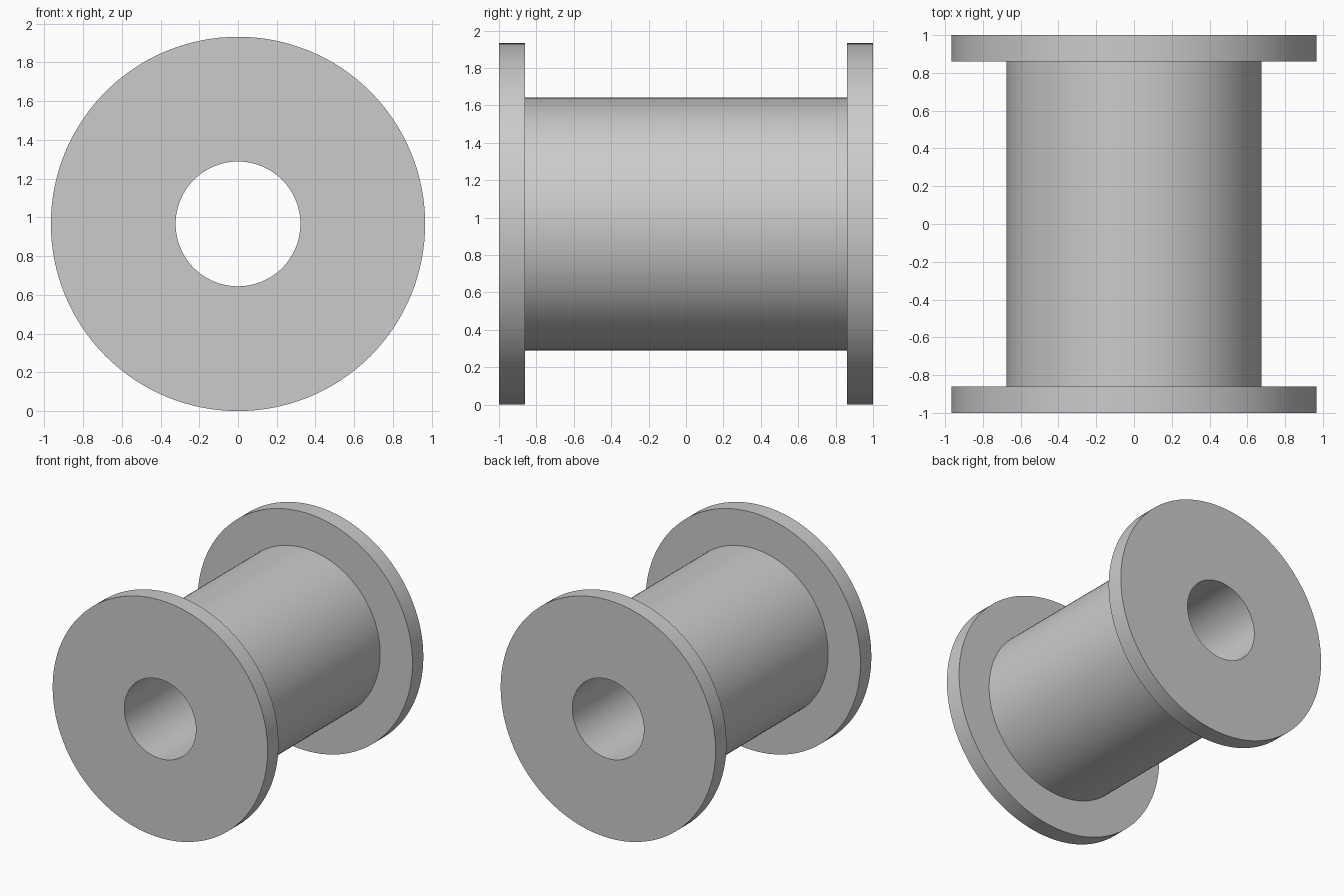
import bpy
import bmesh
from math import radians, tau
from mathutils import Matrix

cube = bpy.data.objects.get("Cube")
if cube:
    bpy.data.objects.remove(cube, do_unlink=True)

SEGMENTS = 128
FLANGE_R = 0.966
BARREL_R = 0.676
BORE_R = 0.322
HALF_LENGTH = 1.0
FLANGE_INNER = 0.86

grey = bpy.data.materials.new("plain grey")
grey.use_nodes = True
colour = (0.6, 0.6, 0.6, 1)
grey.diffuse_color = colour
grey.node_tree.nodes["Principled BSDF"].inputs["Base Color"].default_value = colour

# Closed half section of the spool as (radius, y), running around the bore
half = [(BORE_R, HALF_LENGTH), (FLANGE_R, HALF_LENGTH),
        (FLANGE_R, FLANGE_INNER), (BARREL_R, FLANGE_INNER)]
section = half + [(r, -y) for r, y in reversed(half)]

# Revolve the section around the y axis
bm = bmesh.new()
verts = [bm.verts.new((r, y, 0)) for r, y in section]
edges = [bm.edges.new((a, b)) for a, b in zip(verts, verts[1:] + verts[:1])]
bmesh.ops.spin(bm, geom=verts + edges, cent=(0, 0, 0), axis=(0, 1, 0),
               angle=tau, steps=SEGMENTS, use_merge=True)
bmesh.ops.remove_doubles(bm, verts=bm.verts, dist=0.0001)
bmesh.ops.recalc_face_normals(bm, faces=bm.faces)
bmesh.ops.transform(bm, matrix=Matrix.Translation((0, 0, FLANGE_R)), verts=bm.verts)

mesh = bpy.data.meshes.new("flanged_spool")
bm.to_mesh(mesh)
bm.free()
mesh.materials.append(grey)
spool = bpy.data.objects.new("flanged_spool", mesh)
bpy.context.collection.objects.link(spool)

# Smooth round walls with crisp rims
bpy.ops.object.select_all(action="DESELECT")
spool.select_set(True)
bpy.context.view_layer.objects.active = spool
bpy.ops.object.shade_smooth_by_angle(angle=radians(30))
